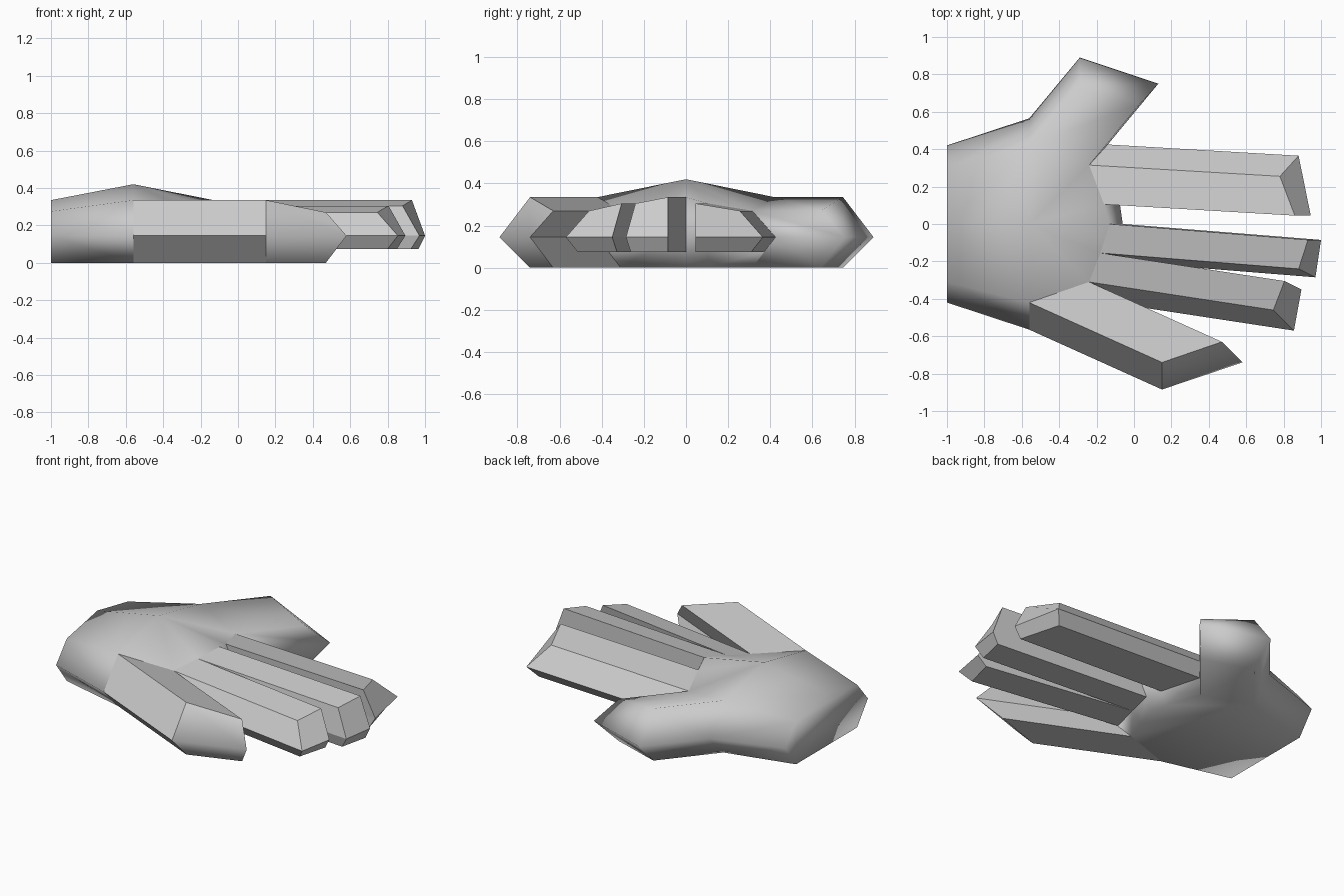
import bpy, bmesh
from mathutils import Vector

if "Cube" in bpy.data.objects:
    bpy.data.objects.remove(bpy.data.objects["Cube"])

bm = bmesh.new()
V = {}

def add(name, *co):
    V[name] = bm.verts.new(co)

def face(names, smooth=True):
    f = bm.faces.new([V[n] for n in names.split()])
    f.smooth = smooth

# Wrist ring, with the knuckle ridge along the middle
for s, y in (("l", -1), ("r", 1)):
    add("WT" + s, -1, .31 * y, .275)
    add("WM" + s, -1, .42 * y, .145)
    add("WC" + s, -1, .31 * y, 0)
add("WK", -1, 0, .335)
add("K", -.56, 0, .42)

# Widest part of the palm (0 = little finger side, 6 = thumb side)
for i, y in ((0, -1), (6, 1)):
    add(f"T{i}", -.56, .42 * y, .335)
    add(f"M{i}", -.56, .565 * y, .145)
    add(f"C{i}", -.56, .42 * y, 0)

# Finger roots: top point (x, y, z) and middle point (x, y) of each gap
roots = [(-.24, -.31, .27, -.13, -.42),
         (-.18, -.155, .305, -.09, -.20),
         (-.13, 0, .335, -.06, 0),
         (-.16, .105, .305, -.075, .105),
         (-.24, .315, .27, -.14, .425)]
for i, (x, y, z, mx, my) in enumerate(roots, 1):
    add(f"T{i}", x, y, z)
    add(f"M{i}", mx, my, .145)
    add(f"B{i}", (x + mx) / 2, (y + my) / 2, .075)
    add(f"C{i}", x, y, 0)

# Palm: back of the hand, sides, wrist end and underside
for s, i in (("l", 0), ("r", 6)):
    face(f"WK WT{s} T{i} K")
    face(f"WT{s} WM{s} M{i} T{i}")
    face(f"WM{s} WC{s} C{i} M{i}")
for i in range(6):
    face(f"K T{i} T{i+1}")
face("WK WTl WMl WCl WCr WMr WTr")
face("WCl C0 C6 WCr")
face("C0 C1 C2 C3 C4 C5 C6")
for i in range(1, 5):
    face(f"C{i} B{i} B{i+1} C{i+1}")
face("M1 B1 C1")
face("M5 B5 C5")
# Web between middle and index finger
face("T3 M3 M4 T4")
face("M3 B3 B4 M4")

def finger(loop, offset, side_smooth, cap_smooth):
    """Sweep a six-sided root loop along offset; cap folds along its middle line."""
    names = loop.split()
    tip = [bm.verts.new(V[n].co + Vector(offset)) for n in names]
    for k in range(6):
        j = (k + 1) % 6
        f = bm.faces.new((V[names[k]], V[names[j]], tip[j], tip[k]))
        f.smooth = side_smooth
    for idx in ((0, 1, 2, 5), (5, 2, 3, 4)):
        bm.faces.new([tip[k] for k in idx]).smooth = cap_smooth

# Little, ring, middle, index fingers and thumb
finger("T0 T1 M1 C1 C0 M0", (.71, -.32, 0), False, True)
finger("T1 T2 M2 B2 B1 M1", (.985, -.15, 0), False, False)
finger("T2 T3 M3 B3 B2 M2", (1.06, -.085, 0), False, False)
finger("T4 T5 M5 B5 B4 M4", (1.02, -.06, 0), False, False)
finger("T6 T5 M5 C5 C6 M6", (.27, .325, 0), True, True)

bmesh.ops.recalc_face_normals(bm, faces=bm.faces)
mesh = bpy.data.meshes.new("hand")
bm.to_mesh(mesh)
bm.free()
bpy.context.collection.objects.link(bpy.data.objects.new("hand", mesh))
